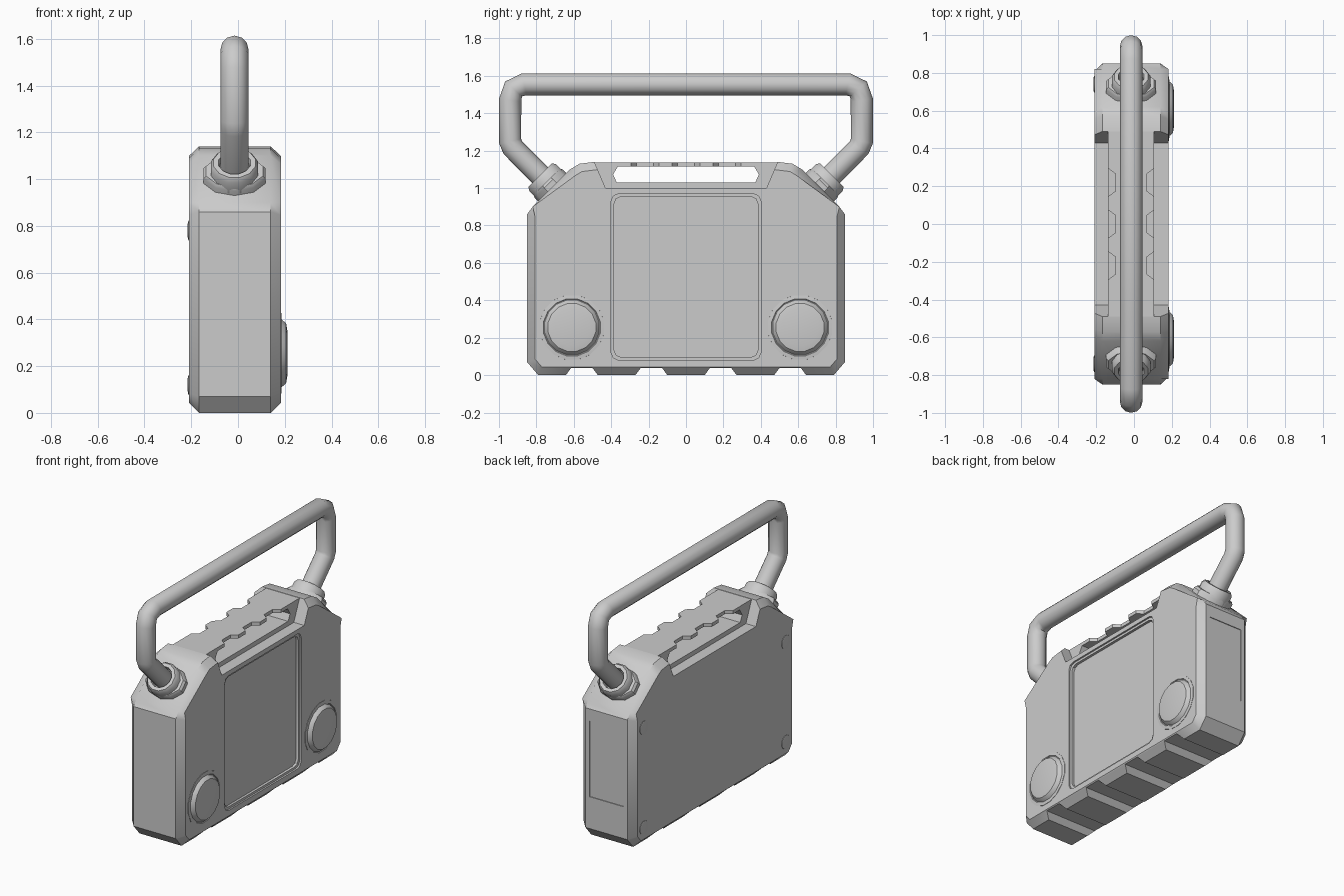
import bpy, bmesh, math
from mathutils import Matrix, Vector

if "Cube" in bpy.data.objects:
    bpy.data.objects.remove(bpy.data.objects["Cube"])

CX = -0.015


def finish(name, bm, angle=35):
    bmesh.ops.recalc_face_normals(bm, faces=bm.faces)
    me = bpy.data.meshes.new(name)
    bm.to_mesh(me)
    bm.free()
    ob = bpy.data.objects.new(name, me)
    bpy.context.collection.objects.link(ob)
    smooth(ob, angle)
    return ob


def smooth(ob, angle=35):
    bpy.ops.object.select_all(action='DESELECT')
    ob.select_set(True)
    bpy.context.view_layer.objects.active = ob
    bpy.ops.object.shade_smooth_by_angle(angle=math.radians(angle))


def prism(pts, lo, hi, axis='x'):
    """Extrude a closed profile along x (yz points) or z (xy points)."""
    bm = bmesh.new()
    put = (lambda p, w: (w, p[0], p[1])) if axis == 'x' else (lambda p, w: (p[0], p[1], w))
    rings = [[bm.verts.new(put(p, w)) for p in pts] for w in (lo, hi)]
    n = len(pts)
    bm.faces.new(rings[0])
    bm.faces.new(rings[1])
    for i in range(n):
        j = (i + 1) % n
        bm.faces.new((rings[0][i], rings[0][j], rings[1][j], rings[1][i]))
    return bm


def cut(ob, bm):
    cutter = finish("cutter", bm)
    cutter.hide_render = True
    m = ob.modifiers.new("cut", 'BOOLEAN')
    m.operation, m.solver, m.object = 'DIFFERENCE', 'EXACT', cutter
    bpy.context.view_layer.objects.active = ob
    bpy.ops.object.modifier_apply(modifier=m.name)
    bpy.data.objects.remove(cutter)


def lathe(name, prof, sides, matrix):
    """Revolve (radius, height) points about local z, capping both ends."""
    bm = bmesh.new()
    rings = []
    for r, h in prof:
        rings.append([bm.verts.new(matrix @ Vector((r * math.cos(a), r * math.sin(a), h)))
                      for a in (2 * math.pi * (k + .5) / sides for k in range(sides))])
    for a, b in zip(rings, rings[1:]):
        for i in range(sides):
            j = (i + 1) % sides
            bm.faces.new((a[i], a[j], b[j], b[i]))
    bm.faces.new(rings[0])
    bm.faces.new(rings[-1])
    return finish(name, bm)


def rounded_rect(y, z0, z1, c):
    k = c * 0.3
    half = [(y - c, z0), (y - k, z0 + k), (y, z0 + c), (y, z1 - c), (y - k, z1 - k), (y - c, z1)]
    return half + [(-a, b) for a, b in reversed(half)]


# Body shell with chamfered rim and a lowered middle for the grip
half = [(0.79, 0), (0.85, 0.07), (0.85, 0.86), (0.82, 0.90), (0.62, 1.10),
        (0.57, 1.13), (0.49, 1.14), (0.43, 1.0)]
bm = prism(half + [(-y, z) for y, z in reversed(half)], -0.21, 0.183)
rim = [e for e in bm.edges
       if abs(e.verts[0].co.x - e.verts[1].co.x) < 1e-5
       and not all(abs(v.co.y) < 0.5 and v.co.z > 0.95 for v in e.verts)]
bmesh.ops.bevel(bm, geom=rim, offset=0.043, segments=1, affect='EDGES')
body = finish("body", bm)

# Tread slots under the body
for c in (-0.557, -0.185, 0.185, 0.557):
    cut(body, prism([(c - 0.1, -0.02), (c - 0.058, 0.037), (c + 0.058, 0.037), (c + 0.1, -0.02)], -0.4, 0.4))

# Screen recess with stepped frame
cut(body, prism(rounded_rect(0.40, 0.08, 0.97, 0.04), 0.172, 0.3))
cut(body, prism(rounded_rect(0.385, 0.095, 0.955, 0.04), 0.155, 0.3))

# Shallow panel on one end
cut(body, prism([(-0.14, 0.845), (0.11, 0.845), (0.11, 0.9), (-0.14, 0.9)], 0.28, 0.78, 'z'))
smooth(body)

# Grip bar with finger opening and notched edges
grip = finish("grip", prism([(-0.435, 0.99), (0.435, 0.99), (0.50, 1.138), (-0.50, 1.138)],
                            CX - 0.122, CX + 0.122))
cut(grip, prism([(-0.37, 1.03), (0.37, 1.03), (0.39, 1.072), (0.365, 1.115),
                 (-0.365, 1.115), (-0.39, 1.072)], -0.4, 0.4))
for c in (-0.22, 0, 0.22):
    for s in (-1, 1):
        cut(grip, prism([(CX + s * 0.15, c - 0.095), (CX + s * 0.082, c - 0.045),
                         (CX + s * 0.082, c + 0.045), (CX + s * 0.15, c + 0.095)], 1.1, 1.2, 'z'))
smooth(grip)

# Carrying handle tube
side = [(0.68, 0.97), (0.925, 1.215), (0.94, 1.25), (0.94, 1.47), (0.922, 1.53), (0.865, 1.555)]
path = [(-y, z) for y, z in side] + side[::-1]
cu = bpy.data.curves.new("handle", 'CURVE')
cu.dimensions = '3D'
cu.bevel_depth = 0.06
cu.bevel_resolution = 4
cu.use_fill_caps = True
sp = cu.splines.new('POLY')
sp.points.add(len(path) - 1)
for p, (y, z) in zip(sp.points, path):
    p.co = (CX, y, z, 1)
handle = bpy.data.objects.new("handle", cu)
bpy.context.collection.objects.link(handle)
bpy.ops.object.select_all(action='DESELECT')
handle.select_set(True)
bpy.context.view_layer.objects.active = handle
bpy.ops.object.convert(target='MESH')
smooth(bpy.context.view_layer.objects.active, 50)

for s, label in ((-1, "left"), (1, "right")):
    # Handle socket, tilted outward
    tilt = Matrix.Translation((CX, s * 0.72, 1.01)) @ Matrix.Rotation(-s * math.pi / 4, 4, 'X')
    lathe("socket_base_" + label, [(0.107, -0.12), (0.107, 0.02), (0.098, 0.035)], 10,
          tilt @ Matrix.Diagonal((1.3, 1, 1, 1)))
    lathe("socket_ring_" + label, [(0.105, 0), (0.105, 0.065), (0.092, 0.085), (0.07, 0.085), (0.065, 0.06)],
          12, tilt)
    # Round knob on the screen side
    out = Matrix.Translation((0, s * 0.61, 0.255)) @ Matrix.Rotation(math.pi / 2, 4, 'Y')
    lathe("knob_" + label, [(0.178, 0.16), (0.175, 0.185), (0.155, 0.187), (0.15, 0.18),
                            (0.145, 0.19), (0.13, 0.206), (0.10, 0.211)], 16, out)
    # Screws on the back
    for z in (0.12, 0.78):
        back = Matrix.Translation((-0.205, s * 0.74, z)) @ Matrix.Rotation(-math.pi / 2, 4, 'Y')
        lathe("screw_" + label, [(0.046, 0), (0.044, 0.007), (0.03, 0.01)], 12, back)
